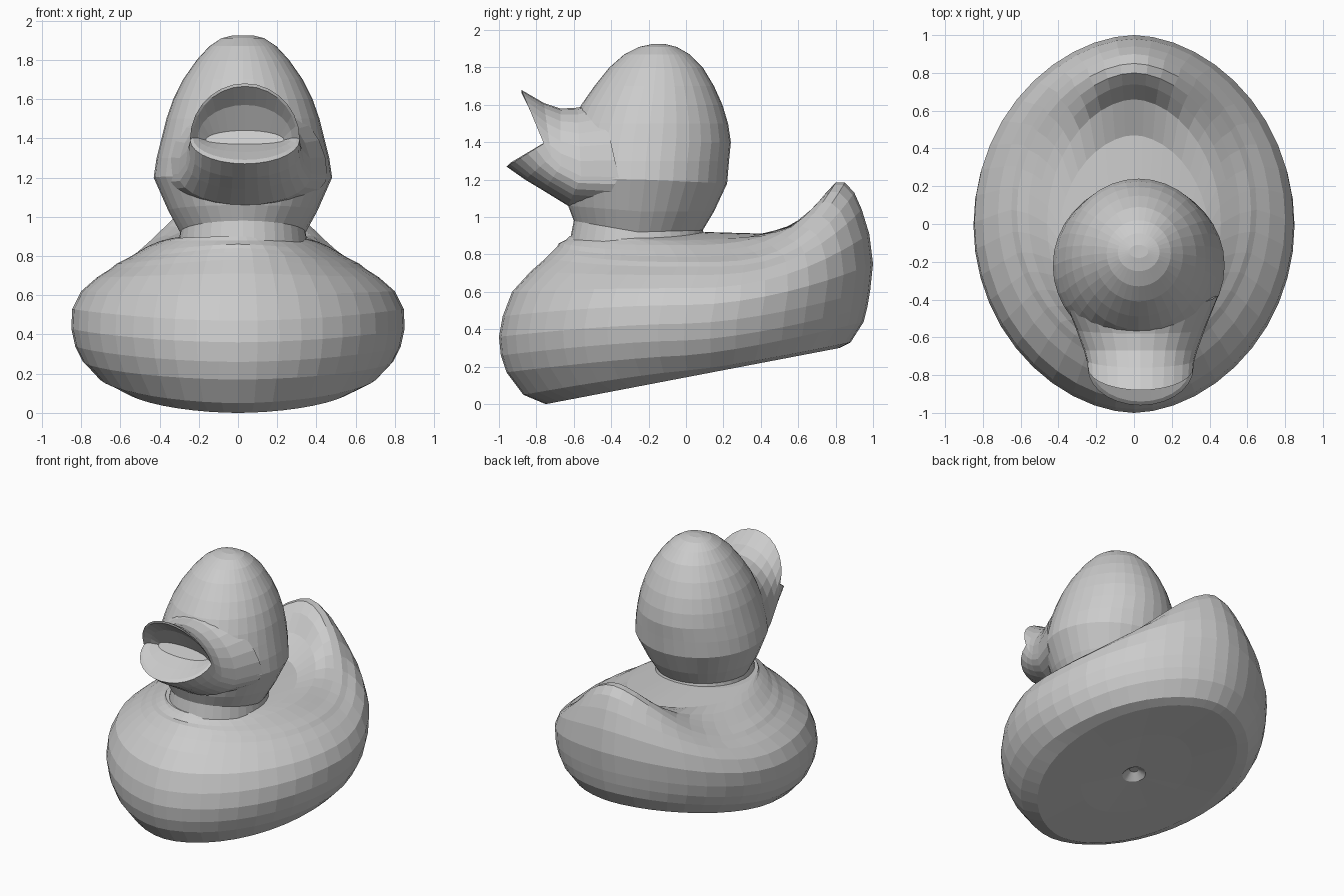
import bpy
import bmesh
import math

# Remove the default cube
default_cube = bpy.data.objects.get("Cube")
if default_cube:
    bpy.data.objects.remove(default_cube, do_unlink=True)


def make_material(name, value):
    material = bpy.data.materials.new(name)
    material.use_nodes = True
    colour = (value, value, value, 1)
    material.diffuse_color = colour
    material.node_tree.nodes["Principled BSDF"].inputs["Base Color"].default_value = colour
    return material


def ring_points(section, segments, shift, waist, taper):
    """Oval ring whose height bends from its low end, through its sides, to its high end.
    waist is where it is widest, from low to high; taper above one narrows the oval."""
    low, high, half_width, h_low, h_mid, h_high, power = section
    centre = low + (high - low) * waist
    points = []
    for step in range(segments):
        angle = math.tau * step / segments
        across, along = math.cos(angle), math.sin(angle)
        end, h_end = (high, h_high) if along > 0 else (low, h_low)
        side = math.copysign(abs(across) ** taper, across)
        points.append((shift + half_width * side,
                       centre + (end - centre) * abs(along),
                       h_mid + (h_end - h_mid) * abs(along) ** power))
    return points


def loft(name, sections, segments, material, shift=0, waist=.5, taper=1, upright=True):
    """Skin a stack of rings and cap both ends; upright=False stacks them along y."""
    mesh = bmesh.new()
    rings = []
    for section in sections:
        points = ring_points(section, segments, shift, waist, taper)
        if not upright:
            points = [(x, height, along) for x, along, height in points]
        rings.append([mesh.verts.new(point) for point in points])
    for lower, upper in zip(rings, rings[1:]):
        for i in range(segments):
            j = (i + 1) % segments
            mesh.faces.new((lower[i], lower[j], upper[j], upper[i]))
    mesh.faces.new(rings[0])
    mesh.faces.new(rings[-1])
    bmesh.ops.recalc_face_normals(mesh, faces=mesh.faces)
    data = bpy.data.meshes.new(name)
    mesh.to_mesh(data)
    mesh.free()
    data.materials.append(material)
    part = bpy.data.objects.new(name, data)
    bpy.context.collection.objects.link(part)
    return part


def level(front, back, half_width, height):
    return (front, back, half_width, height, height, height, 1)


grey = make_material("plain grey", 0.6)

# Body: dimpled sloping underside, round hull, raised tail, hollow back, neck seat
# Each ring: front y, back y, half width, front z, side z, back z, bend
body_rings = [
    (-.03, .03, .03, .2, .2, .2, 1),
    (-.08, .08, .08, .15, .16, .18, 1),
    (-.4, .45, .35, .07, .16, .25, 1),
    (-.75, .82, .61, 0, .15, .3, 1),
    (-.87, .88, .71, .05, .18, .33, 1.2),
    (-.96, .95, .79, .17, .26, .44, 1.3),
    (-.99, .97, .83, .26, .34, .52, 1.5),
    (-1, .985, .85, .36, .43, .61, 1.6),
    (-.98, 1, .845, .47, .53, .75, 1.8),
    (-.93, .98, .8, .6, .62, .91, 2.2),
    (-.83, .94, .72, .71, .69, 1.04, 2.6),
    (-.75, .9, .65, .78, .735, 1.13, 3),
    (-.71, .85, .62, .82, .76, 1.185, 3.2),
    (-.69, .8, .56, .84, .79, 1.185, 3.2),
    (-.68, .74, .51, .86, .82, 1.12, 3),
    (-.66, .66, .46, .87, .85, 1, 2.5),
    (-.64, .47, .4, .88, .875, .91, 2),
    (-.62, .11, .34, .9, .89, .92, 2),
]
loft("body", body_rings, 44, grey, taper=1.1)

# Head: pinched neck, wide cheeks and domed crown
head_rings = [
    (-.62, .1, .33, .88, .86, .9, 1),
    (-.6, .09, .32, .98, .92, .93, 1),
    (-.63, .15, .38, 1.06, 1.03, 1.03, 1),
    (-.66, .22, .455, 1.21, 1.2, 1.18, 1),
    level(-.66, .23, .44, 1.3),
    level(-.65, .24, .415, 1.4),
    level(-.61, .225, .39, 1.5),
    level(-.56, .195, .355, 1.6),
    level(-.49, .15, .305, 1.7),
    level(-.41, .09, .235, 1.8),
    level(-.33, .02, .17, 1.87),
    level(-.25, -.05, .11, 1.91),
    level(-.18, -.11, .05, 1.925),
]
loft("head", head_rings, 36, grey, shift=.025)

# Open beak: outer skin from the cheeks to the flared lips, then back into the mouth
# Each ring: low z, high z, half width, low y, side y, high y, bend
beak_rings = [
    (1.04, 1.62, .42, -.45, -.36, -.45, 1),
    (1.06, 1.585, .34, -.63, -.56, -.58, 1),
    (1.14, 1.58, .3, -.76, -.67, -.67, 1),
    (1.2, 1.61, .285, -.86, -.72, -.76, 1),
    (1.27, 1.68, .28, -.96, -.76, -.88, 1),
    (1.29, 1.665, .265, -.94, -.75, -.88, 1),
    (1.33, 1.57, .24, -.85, -.73, -.78, 1),
    (1.37, 1.44, .2, -.75, -.7, -.71, 1),
]
loft("beak", beak_rings, 28, grey, shift=.035, waist=.3, upright=False)
